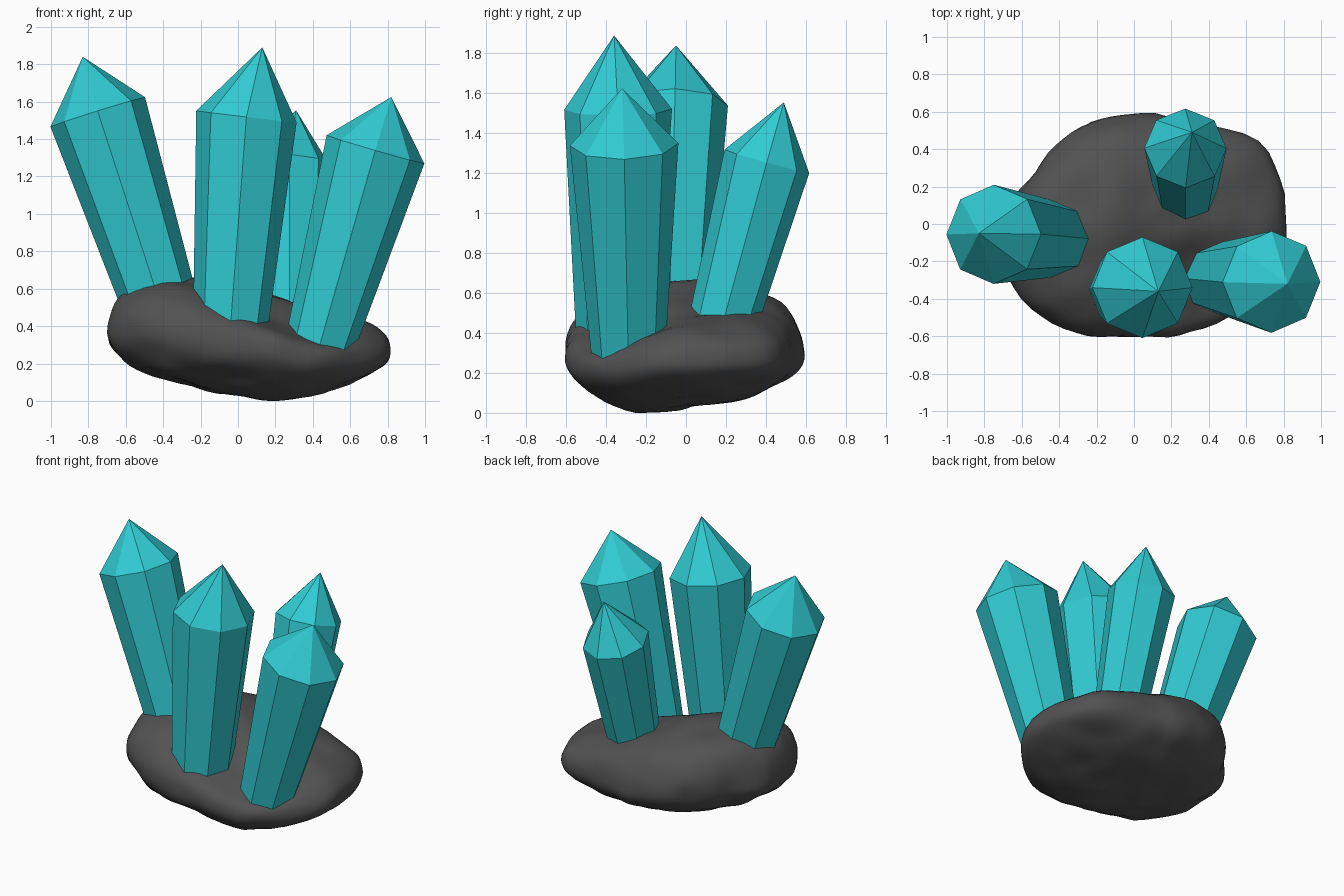
import bpy, bmesh, math
from mathutils import Vector, noise

if "Cube" in bpy.data.objects:
    bpy.data.objects.remove(bpy.data.objects["Cube"])


def material(name, color):
    m = bpy.data.materials.new(name)
    m.diffuse_color = color
    m.use_nodes = True
    m.node_tree.nodes["Principled BSDF"].inputs["Base Color"].default_value = m.diffuse_color
    return m


def add_object(name, bm, mat):
    bmesh.ops.recalc_face_normals(bm, faces=bm.faces)
    me = bpy.data.meshes.new(name)
    bm.to_mesh(me)
    bm.free()
    me.materials.append(mat)
    ob = bpy.data.objects.new(name, me)
    bpy.context.collection.objects.link(ob)
    return ob


teal = material("teal_crystal", (0.03, 0.60, 0.65, 1))
stone = material("dark_stone", (0.085, 0.085, 0.085, 1))

# Rock plan outline: radius every 30 degrees, starting at +x
OUTLINE = [.83, .80, .635, .61, .59, .61, .69, .72, .67, .605, .65, .75]


def outline(angle):
    t = (angle / math.tau % 1) * 12
    i, f = int(t), t % 1
    a, b, c, d = (OUTLINE[(i + k) % 12] for k in (-1, 0, 1, 2))
    return b + .5 * f * (c - a + f * (2*a - 5*b + 4*c - d + f * (3*(b - c) + d - a)))


def bump(x, y, cx, cy, size):
    return math.exp(-((x - cx)**2 + (y - cy)**2) / (2 * size * size))


# Rock base: a sphere reshaped by the outline, a tilted middle plane and soft lumps
bm = bmesh.new()
bmesh.ops.create_uvsphere(bm, u_segments=64, v_segments=36, radius=1)
for v in bm.verts:
    p = v.co.normalized()
    ang = math.atan2(p.y, p.x)
    power = .86 if p.z > 0 else .92
    rho = math.hypot(p.x, p.y) ** power
    s = math.copysign(abs(p.z) ** power, p.z)
    r = outline(ang) * rho
    x, y = r * math.cos(ang), r * math.sin(ang)
    if s > 0:
        h = .325 - .10 * x - .13 * bump(x, y, .38, -.42, .27) - .05 * bump(x, y, 0, -.4, .2)
        h -= .03 * bump(x, y, .28, .2, .2)
    else:
        h = .24 - .05 * x + .06 * bump(x, y, .17, -.2, .3)
    z = .3 - .07 * x - .05 * bump(x, y, .45, -.45, .25) + h * s
    v.co = Vector((x, y, z))
    q = v.co + Vector((3, 1, 7))
    v.co += p * (.018 * noise.noise(q * 3.5) + .02 * noise.noise(q * 6))
low = min(v.co.z for v in bm.verts)
for v in bm.verts:
    v.co.z -= low
for f in bm.faces:
    f.smooth = True
add_object("rock_base", bm, stone)


# Eight-sided crystal widening from the rock to a shoulder, then a point
def crystal(name, base, r_base, shoulder, r_top, tip):
    base, shoulder, tip = Vector(base), Vector(shoulder), Vector(tip)
    axis = shoulder - base
    turn = Vector((0, 0, 1)).rotation_difference((tip - base).normalized())
    k = .1 / axis.length  # depth sunk into the rock
    bm = bmesh.new()

    def ring(center, r):
        return [bm.verts.new(center + turn @ Vector((r * math.cos(i * math.pi / 4),
                                                     r * math.sin(i * math.pi / 4), 0)))
                for i in range(8)]
    low = ring(base - axis * k, r_base - (r_top - r_base) * k)
    top = ring(shoulder, r_top)
    point = bm.verts.new(tip)
    bm.faces.new(low[::-1])
    for i in range(8):
        j = (i + 1) % 8
        bm.faces.new((low[i], low[j], top[j], top[i]))
        bm.faces.new((top[i], top[j], point))
    add_object(name, bm, teal)


crystal("left_crystal", (-.43, -.08, .56), .205, (-.75, -.055, 1.545), .265, (-.83, -.05, 1.84))
crystal("middle_crystal", (-.035, -.35, .47), .205, (.045, -.34, 1.52), .27, (.13, -.36, 1.89))
crystal("right_crystal", (.445, -.29, .33), .188, (.735, -.31, 1.345), .272, (.82, -.32, 1.625))
crystal("back_crystal", (.275, .20, .51), .175, (.275, .405, 1.26), .22, (.31, .49, 1.555))
